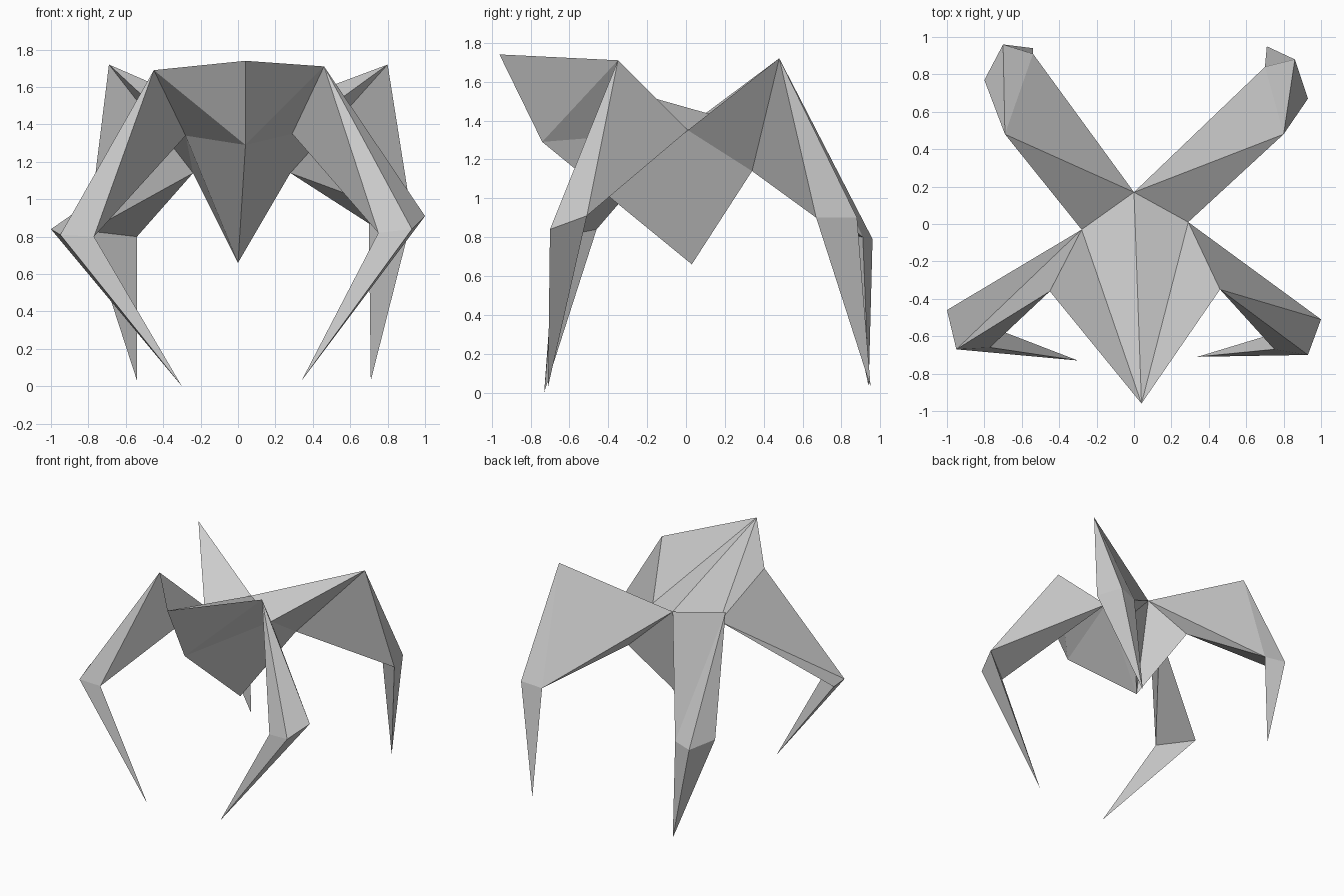
import bpy, bmesh

if "Cube" in bpy.data.objects:
    bpy.data.objects.remove(bpy.data.objects["Cube"])

def build(name, points, faces):
    """Make a flat-shaded object; each face is a word of one-letter point names."""
    bm = bmesh.new()
    verts = {k: bm.verts.new(p) for k, p in points.items()}
    for f in faces.split():
        bm.faces.new([verts[k] for k in f])
    bmesh.ops.recalc_face_normals(bm, faces=bm.faces)
    mesh = bpy.data.meshes.new(name)
    bm.to_mesh(mesh)
    bm.free()
    bpy.context.collection.objects.link(bpy.data.objects.new(name, mesh))

# Shared body points: nose, chin, belly, spine end
nose, chin = (0.04, -0.96, 1.74), (0.04, -0.74, 1.29)
belly, spine = (0.0, 0.03, 0.66), (0.0, 0.17, 1.42)

# Per-side points; knees are (outer, outer end, inner) triangles, foot is the tip
sides = {
    "left": dict(
        shoulder=(-0.45, -0.36, 1.69), hip=(-0.28, -0.03, 1.34), groin=(-0.24, 0.34, 1.14),
        front_knee=[(-1.0, -0.46, 0.84), (-0.95, -0.67, 0.81), (-0.77, -0.66, 0.80)],
        front_foot=(-0.30, -0.73, 0.0),
        haunch=(-0.69, 0.48, 1.72),
        rear_knee=[(-0.80, 0.77, 0.83), (-0.70, 0.96, 0.79), (-0.54, 0.91, 0.80)],
        rear_foot=(-0.54, 0.94, 0.03), thigh="SHb Hab"),
    "right": dict(
        shoulder=(0.46, -0.35, 1.71), hip=(0.29, 0.01, 1.35), groin=(0.28, 0.34, 1.14),
        front_knee=[(1.0, -0.51, 0.91), (0.93, -0.70, 0.84), (0.75, -0.67, 0.82)],
        front_foot=(0.34, -0.71, 0.03),
        haunch=(0.80, 0.48, 1.72),
        rear_knee=[(0.93, 0.67, 0.90), (0.86, 0.88, 0.90), (0.70, 0.84, 0.87)],
        rear_foot=(0.71, 0.95, 0.03), thigh="SHa Sab"),
}

# Body: folded top, pointed head, keel-shaped underside (lower case = right side)
L, R = sides["left"], sides["right"]
half = "NSC SHC HDC NSH NHP HGD GPD "
swap = str.maketrans("SHG", "shg")
build("body", dict(N=nose, C=chin, D=belly, P=spine,
                   S=L["shoulder"], H=L["hip"], G=L["groin"],
                   s=R["shoulder"], h=R["hip"], g=R["groin"]),
      half + half.translate(swap))

shin = " abT bcT caT"
for side, p in sides.items():
    # Front leg: tapers from the shoulder-hip edge to the knee, then to a point
    a, b, c = p["front_knee"]
    build("front_leg_" + side,
          dict(S=p["shoulder"], H=p["hip"], a=a, b=b, c=c, T=p["front_foot"]),
          p["thigh"] + " Sbc SHc Hac" + shin)
    # Rear leg: three-sided thigh with a raised haunch, then a pointed shin
    a, b, c = p["rear_knee"]
    build("rear_leg_" + side,
          dict(P=spine, H=p["hip"], G=p["groin"], K=p["haunch"],
               a=a, b=b, c=c, T=p["rear_foot"]),
          "PKH HKG KGa Kab PKc Kbc PGc Gac" + shin)
